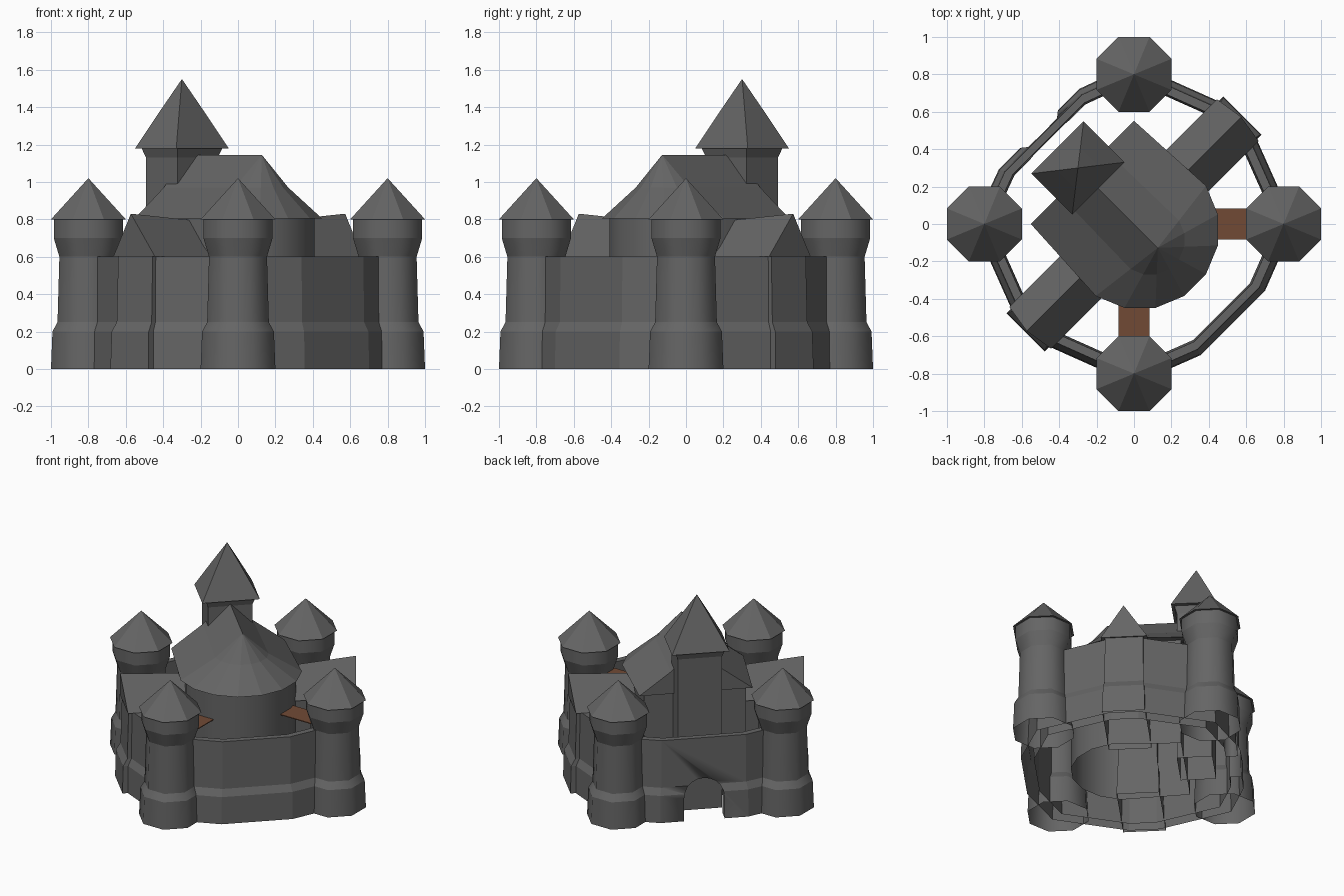
import bpy, bmesh, math
from mathutils import Matrix, Vector

if "Cube" in bpy.data.objects:
    bpy.data.objects.remove(bpy.data.objects["Cube"])

TURN = Matrix.Rotation(-math.pi / 4, 4, 'Z')   # keep axes run diagonally


def material(name, rgb):
    m = bpy.data.materials.new(name)
    m.diffuse_color = (*rgb, 1)
    m.use_nodes = True
    m.node_tree.nodes["Principled BSDF"].inputs["Base Color"].default_value = m.diffuse_color
    return m


STONE = material("grey_stone", (0.13, 0.13, 0.13))
WOOD = material("brown_wood", (0.165, 0.068, 0.036))


def loft(name, rings, angle=10, mat=STONE, matrix=Matrix(), closed=False, caps=True):
    """Skin a stack of point rings; closed joins last ring to first. Ring edges stay crisp."""
    bm = bmesh.new()
    loops = [[bm.verts.new(matrix @ Vector(p)) for p in r] for r in rings]
    n = len(loops[0])
    pairs = list(zip(loops, loops[1:]))
    if closed:
        pairs.append((loops[-1], loops[0]))
    elif caps:
        bm.faces.new(loops[0])
        bm.faces.new(loops[-1])
    for a, b in pairs:
        for i in range(n):
            j = (i + 1) % n
            bm.faces.new((a[i], a[j], b[j], b[i]))
    for r in loops:
        for i in range(n):
            bm.edges.get((r[i], r[(i + 1) % n])).smooth = False
    bmesh.ops.remove_doubles(bm, verts=bm.verts, dist=1e-4)
    bmesh.ops.recalc_face_normals(bm, faces=bm.faces)
    me = bpy.data.meshes.new(name)
    bm.to_mesh(me)
    bm.free()
    me.materials.append(mat)
    ob = bpy.data.objects.new(name, me)
    bpy.context.collection.objects.link(ob)
    bpy.ops.object.select_all(action='DESELECT')
    bpy.context.view_layer.objects.active = ob
    ob.select_set(True)
    bpy.ops.object.shade_smooth_by_angle(angle=math.radians(angle), keep_sharp_edges=True)
    return ob


def octagon(apothem, z):
    r = apothem / math.cos(math.pi / 8)
    return [(r * math.cos(a), r * math.sin(a), z)
            for a in (math.pi / 8 + k * math.pi / 4 for k in range(8))]


def rect(u0, u1, v0, v1, z):
    return [(u0, v0, z), (u1, v0, z), (u1, v1, z), (u0, v1, z)]


# Four octagonal corner towers with pointed roofs, hollow and open below
for side, x, y in (("front", 0, -.8), ("right", .8, 0), ("back", 0, .8), ("left", -.8, 0)):
    at = Matrix.Translation((x, y, 0))
    loft(side + "_tower", [octagon(a, z) for a, z in
         ((.2, 0), (.192, .2), (.165, .25), (.155, .6), (.185, .7), (.185, .8))],
         50, matrix=at, caps=False)
    loft(side + "_tower_roof", [octagon(.2, .8), octagon(0, 1.02)], matrix=at)

# Curtain wall: stepped profile swept round a faceted outline
PLAN = [(0, -.82), (.34, -.67), (.67, -.34), (.82, 0), (.61, .47), (.47, .61),
        (0, .82), (-.28, .69), (-.69, .28), (-.82, 0), (-.61, -.47), (-.47, -.61)]


def plan(offset, z):
    s = 1 + offset / .75
    return [(x * s, y * s, z) for x, y in PLAN]


wall = loft("curtain_wall", [plan(o, z) for o, z in
            ((.035, 0), (.03, .2), (.005, .25), (0, .6), (-.045, .6), (-.055, 0))], closed=True)

# Arched gateway cut through the back left wall
ARCH = [(-.14, -.1), (.14, -.1)] + [(.14 * math.cos(a), .16 + .14 * math.sin(a))
        for a in (k * math.pi / 10 for k in range(11))]
cutter = loft("gate_cutter", [[(u, v, z) for v, z in ARCH] for u in (-.9, -.6)], matrix=TURN)
cutter.hide_render = True
mod = wall.modifiers.new("gate", 'BOOLEAN')
mod.operation = 'DIFFERENCE'
mod.solver = 'EXACT'
mod.object = cutter
bpy.context.view_layer.objects.active = wall
bpy.ops.object.modifier_apply(modifier="gate")
bpy.data.objects.remove(cutter)

# The wall has no underside
bm = bmesh.new()
bm.from_mesh(wall.data)
low = [f for f in bm.faces if all(v.co.z < .001 for v in f.verts)]
bmesh.ops.delete(bm, geom=low, context='FACES')
bm.to_mesh(wall.data)
bm.free()


# Keep: square hall with a rounded apse, and its slightly flared roof
def keep_outline(half, radius):
    arc = [math.radians(d) for d in (-78.75, -56.25, -33.75, -11.25, 11.25, 33.75, 56.25, 78.75)]
    return [(-half, -half)] + [(.045 + radius * math.cos(a), radius * math.sin(a))
                               for a in arc] + [(-half, half)]


body = keep_outline(.35, .385)
loft("keep", [[(u, v, z) for u, v in body] for z in (0, .82)], 40, matrix=TURN, caps=False)
# Gable wall under the roof end
loft("keep_gable", [[(u, -.35, .8), (u, .35, .8), (u, 0, 1.12)] for u in (-.36, -.34)],
     matrix=TURN)
eave = keep_outline(.39, .425)


def roof_ring(t, z):
    return [(u + ((-.39 if u < -.3 else .18) - u) * t, v * (1 - t), z) for u, v in eave]


loft("keep_roof", [roof_ring(0, .805), roof_ring(.56, .97), roof_ring(1, 1.145)], matrix=TURN)

# Tall rectangular watchtower at the keep's back left
C = -.424


def tall(a, b, z):
    return rect(C - a, C + a, -b, b, z)


loft("watchtower", [tall(.12, .152, 0), tall(.12, .152, 1.13), tall(.135, .17, 1.18)],
     matrix=TURN, caps=False)
loft("watchtower_roof", [tall(.155, .198, 1.18), tall(.068, .087, 1.39), tall(0, 0, 1.55)], 5,
     matrix=TURN)

# Two gabled wings joining the keep to the wall
for side, s in (("back_right", 1), ("front_left", -1)):
    m = TURN @ Matrix.Diagonal((1, s, 1, 1))
    loft(side + "_wing", [rect(-w, w, .3, v, z) for w, v, z in
         ((.145, .82, 0), (.14, .815, .2), (.132, .785, .25), (.13, .775, .61))],
         matrix=m, caps=False)
    loft(side + "_wing_roof", [[(-.158, v, .6), (.158, v, .6), (0, r, z)]
         for v, r, z in ((.28, .28, .79), (.785, .81, .83))], matrix=m)

# Timber walkways from the apse to the front and right towers
for side, ang in (("right", 0), ("front", -math.pi / 2)):
    loft(side + "_walkway", [rect(.38, .66, -.083, .083, z) for z in (.594, .6)], mat=WOOD,
         matrix=Matrix.Rotation(ang, 4, 'Z'))
